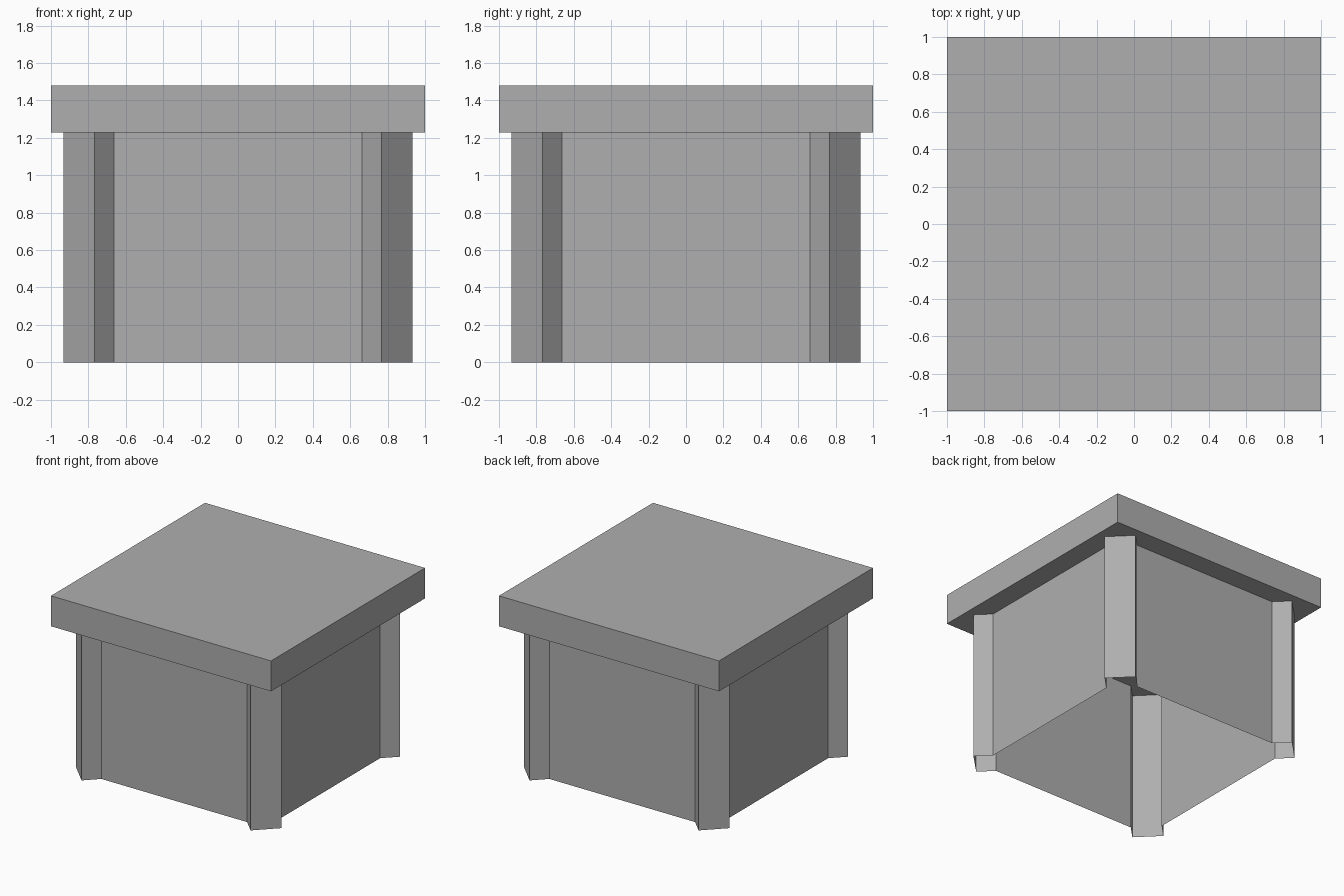
import bpy, bmesh
from mathutils import Matrix

if "Cube" in bpy.data.objects:
    bpy.data.objects.remove(bpy.data.objects["Cube"], do_unlink=True)

# One plain mid grey for everything
GREY = (0.43, 0.43, 0.43, 1)
grey = bpy.data.materials.new("mid_grey")
grey.use_nodes = True
grey.diffuse_color = GREY
grey.node_tree.nodes["Principled BSDF"].inputs["Base Color"].default_value = GREY

BODY_TOP, TOP = 1.23, 1.48


def add_object(name, bm):
    mesh = bpy.data.meshes.new(name)
    bm.to_mesh(mesh)
    bm.free()
    mesh.materials.append(grey)
    obj = bpy.data.objects.new(name, mesh)
    bpy.context.collection.objects.link(obj)
    return obj


# Body: open-bottomed shell with a diagonal post at each corner.
# One corner of the plan, anticlockwise, repeated by quarter turns.
corner = [(0.828, 0.663), (0.934, 0.768), (0.768, 0.934), (0.663, 0.828)]
bm = bmesh.new()
loop = []
for turn in range(4):
    for x, y in corner:
        for _ in range(turn):
            x, y = -y, x
        loop.append(bm.verts.new((x, y, 0)))
edges = [bm.edges.new((a, b)) for a, b in zip(loop, loop[1:] + loop[:1])]
result = bmesh.ops.extrude_edge_only(bm, edges=edges)
raised = [v for v in result["geom"] if isinstance(v, bmesh.types.BMVert)]
bmesh.ops.translate(bm, verts=raised, vec=(0, 0, BODY_TOP))
# Point every wall outwards
bm.normal_update()
outward = sum(f.normal.dot(f.calc_center_median()) for f in bm.faces)
if outward < 0:
    bmesh.ops.reverse_faces(bm, faces=bm.faces[:])
add_object("body_walls_and_posts", bm)

# Top slab, overhanging the body on all sides
bm = bmesh.new()
bmesh.ops.create_cube(bm, size=1, matrix=Matrix.Translation((0, 0, (TOP + BODY_TOP) / 2))
                      @ Matrix.Diagonal((2, 2, TOP - BODY_TOP, 1)))
add_object("top_slab", bm)
